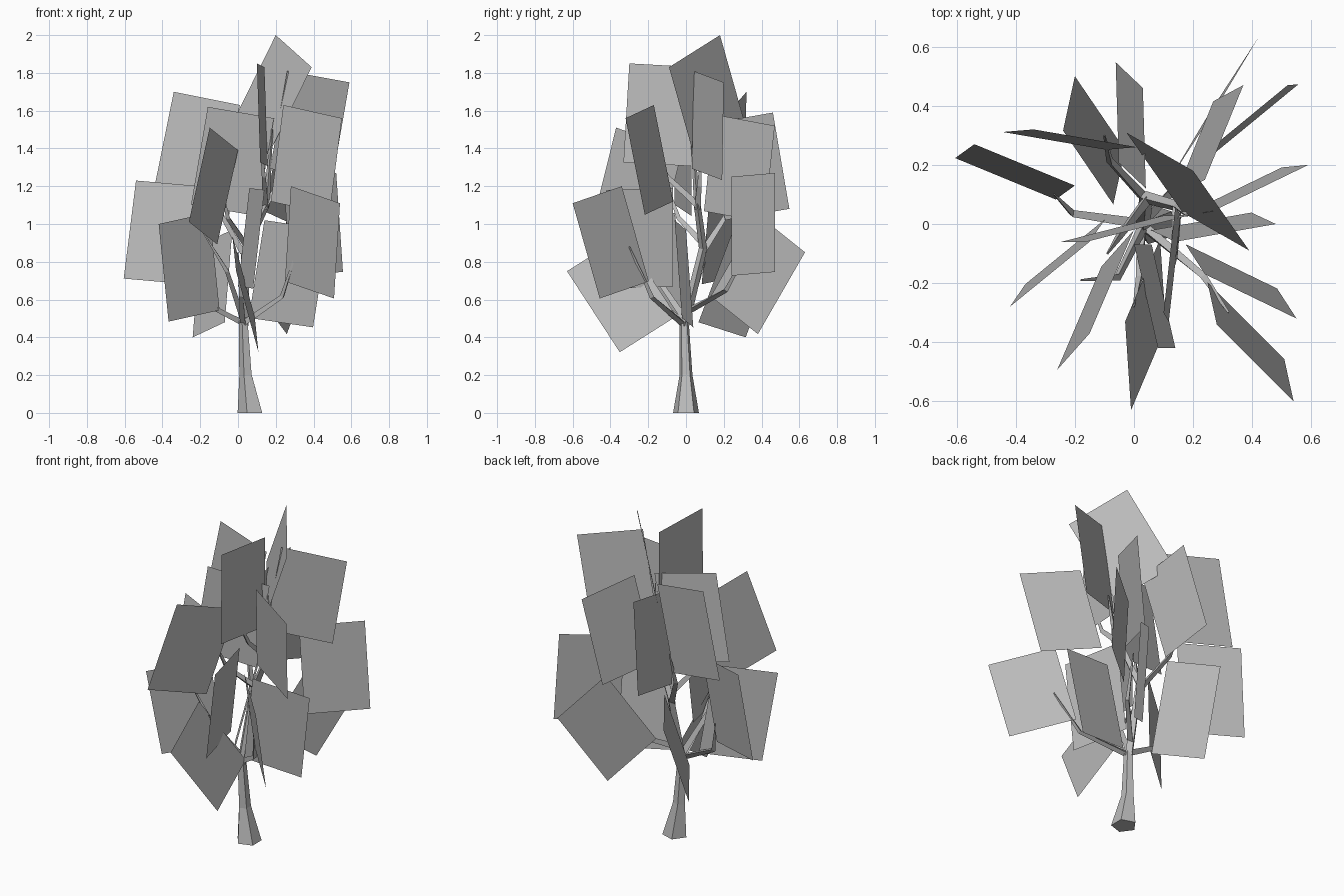
import bpy
import bmesh
import math
from mathutils import Vector

default_cube = bpy.data.objects.get("Cube")
if default_cube:
    bpy.data.objects.remove(default_cube, do_unlink=True)

CARD_DROP = 0.525


def make_material(name, colour):
    material = bpy.data.materials.new(name)
    material.use_nodes = True
    material.diffuse_color = colour
    shader = material.node_tree.nodes["Principled BSDF"]
    shader.inputs["Base Color"].default_value = colour
    return material


grey = make_material("plain grey", (0.5, 0.5, 0.5, 1))


def finish_object(name, bm):
    """Turn a bmesh into a flat shaded object with the grey material."""
    mesh = bpy.data.meshes.new(name)
    bm.to_mesh(mesh)
    bm.free()
    mesh.materials.append(grey)
    obj = bpy.data.objects.new(name, mesh)
    bpy.context.collection.objects.link(obj)
    return obj


def make_limb(name, path, radii, sides=3):
    """Sweep a tapering polygon along a bent path."""
    points = [Vector(p) for p in path]
    bm = bmesh.new()
    rings = []
    for i, (point, radius) in enumerate(zip(points, radii)):
        before = points[max(i - 1, 0)]
        after = points[min(i + 1, len(points) - 1)]
        along = (after - before).normalized()
        if i == 0 and point.z == 0:
            along = Vector((0, 0, 1))
        across = along.cross(Vector((0, 1, 0))).normalized()
        other = along.cross(across)
        ring = []
        for k in range(sides):
            angle = math.tau * k / sides
            offset = across * math.cos(angle) + other * math.sin(angle)
            ring.append(bm.verts.new(point + offset * radius))
        rings.append(ring)
    for low, high in zip(rings, rings[1:]):
        for k in range(sides):
            n = (k + 1) % sides
            bm.faces.new((low[k], low[n], high[n], high[k]))
    bm.faces.new(rings[0])
    bm.faces.new(rings[-1])
    bmesh.ops.recalc_face_normals(bm, faces=bm.faces)
    return finish_object(name, bm)


def make_leaf_card(name, inner, outer, lean):
    """Hang a rectangle from its top edge, leaning sideways a little."""
    inner, outer = Vector(inner), Vector(outer)
    edge = (outer - inner).normalized()
    sideways = Vector((-edge.y, edge.x, 0)).normalized()
    down = sideways.cross(edge).normalized()
    if down.z > 0:
        down.negate()
    drop = CARD_DROP * (down * math.sqrt(1 - lean * lean) + sideways * lean)
    bm = bmesh.new()
    corners = (inner, outer, outer + drop, inner + drop)
    bm.faces.new([bm.verts.new(corner) for corner in corners])
    return finish_object(name, bm)


# Trunk with a flared foot, and the leader rising through the crown
make_limb("trunk",
          [(.07, 0, 0), (.043, 0, .2), (.03, -.01, .48)],
          [.072, .036, .026], sides=5)
make_limb("leader",
          [(.03, -.01, .46), (.04, .09, .87), (.15, .06, 1.1), (.18, .03, 1.5)],
          [.026, .022, .018, .006], sides=4)

# Branches, each bending upward to a thin tip
branches = {
    "front_left_branch": [(.03, -.01, .47), (.235, -.18, .615), (.32, -.3, .88)],
    "back_left_branch": [(.03, .01, .54), (.22, .21, .65), (.28, .33, .87)],
    "front_right_branch": [(.03, -.01, .5), (-.055, -.18, .75), (-.18, -.19, .95)],
    "right_branch": [(.03, 0, .48), (-.21, .035, .6), (-.27, .1, .8)],
    "front_branch": [(.03, -.01, .47), (.02, -.18, .62), (.0, -.28, .85)],
    "back_branch": [(.03, .09, .85), (-.08, .21, 1.04), (-.1, .3, 1.25)],
    "upper_right_branch": [(.04, .08, .9), (-.05, -.04, 1.03), (-.09, -.1, 1.2)],
    "upper_left_branch": [(.14, .06, 1.08), (.21, .07, 1.2), (.25, .08, 1.36)],
    "upper_front_branch": [(.15, .06, 1.1), (.14, -.1, 1.25), (.12, -.2, 1.45)],
}
for name, path in branches.items():
    make_limb(name, path, [.02, .014, .004])

# Leaf cards: inner and outer ends of the top edge, then the sideways lean
crown_cards = [
    ((.2, .18, 2), (.39, -.09, 1.83), -.21),
    ((.14, .06, 1.83), (.1, -.3, 1.85), .04),
    ((.26, .04, 1.81), (.59, .2, 1.75), .06),
    ((.24, -.17, 1.63), (.55, -.32, 1.56), .12),
    ((.01, .26, 1.63), (-.34, .32, 1.7), .05),
    ((.19, .03, 1.56), (-.16, -.06, 1.62), -.04),
    ((.04, .12, 1.53), (.03, .46, 1.59), .17),
    ((.24, .15, 1.58), (.37, .47, 1.52), .14),
    ((0, -.02, 1.39), (-.15, -.37, 1.51), -.1),
]
skirt_cards = [
    ((.28, -.34, 1.2), (.54, -.6, 1.11), .15),
    ((.14, -.06, 1.02), (.48, 0, .97), .1),
    ((.06, -.07, 1.19), (.14, -.42, 1.18), -.11),
    ((-.03, -.33, .94), (-.01, -.63, .75), .26),
    ((-.2, .13, 1.2), (-.54, .27, 1.23), .13),
    ((-.15, -.06, 1.06), (-.42, -.28, 1), -.05),
    ((.24, .24, 1.25), (.52, .47, 1.27), -.04),
    ((.27, .38, 1.05), (.42, .63, .85), .02),
    ((-.03, .25, .97), (-.2, .5, .89), .26),
]
for level, cards in (("crown", crown_cards), ("skirt", skirt_cards)):
    for number, (inner, outer, lean) in enumerate(cards, 1):
        make_leaf_card(f"{level}_leaf_card_{number}", inner, outer, lean)
